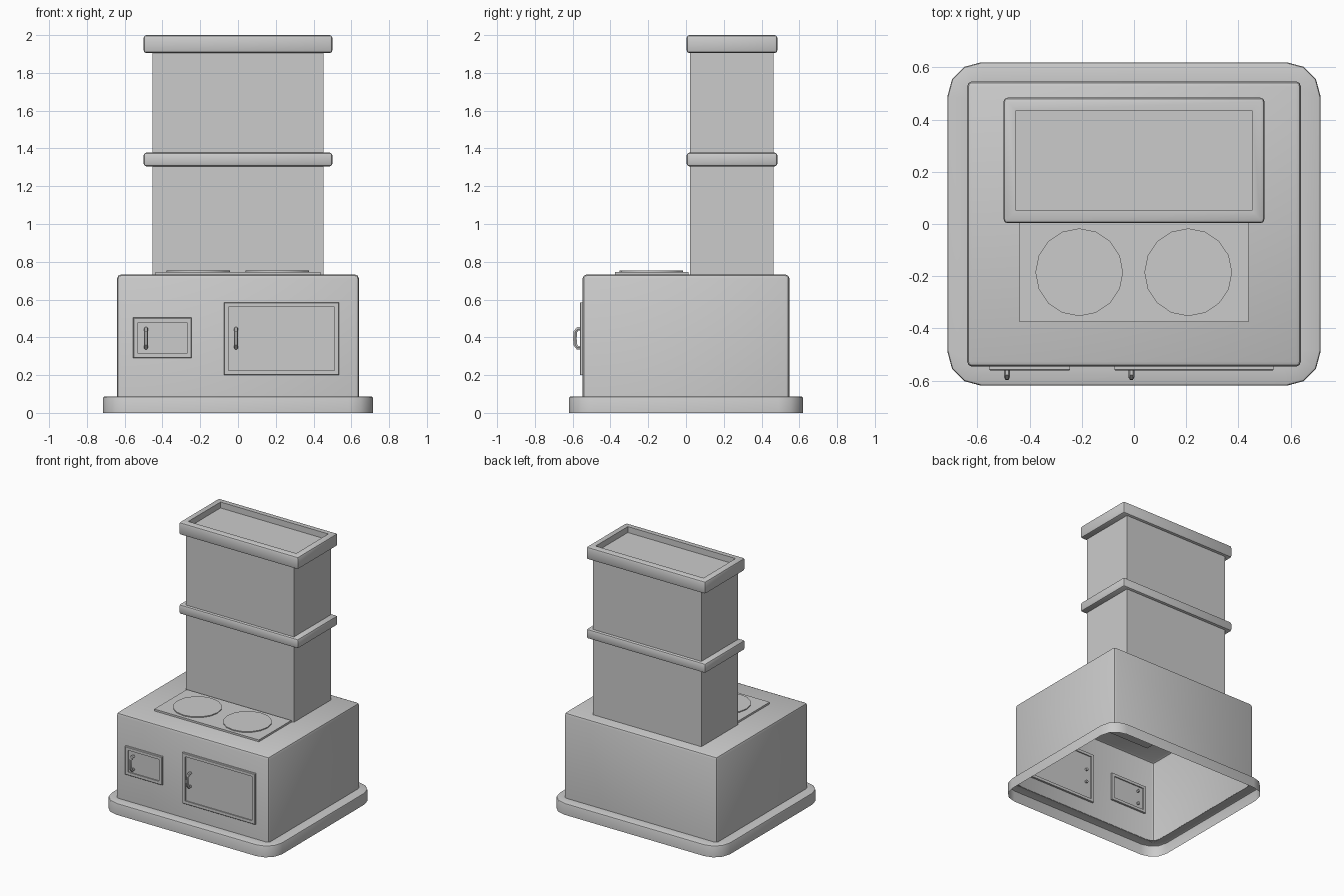
import bpy, bmesh, math
from mathutils import Vector

if "Cube" in bpy.data.objects:
    bpy.data.objects.remove(bpy.data.objects["Cube"])


def finish(bm, name):
    bmesh.ops.recalc_face_normals(bm, faces=bm.faces)
    mesh = bpy.data.meshes.new(name)
    bm.to_mesh(mesh)
    bm.free()
    obj = bpy.data.objects.new(name, mesh)
    bpy.context.collection.objects.link(obj)
    shade(obj)
    return obj


def shade(obj):
    bpy.ops.object.select_all(action='DESELECT')
    obj.select_set(True)
    bpy.context.view_layer.objects.active = obj
    bpy.ops.object.shade_smooth_by_angle(angle=math.radians(35))


def box(x, y, z):
    """Box in a new bmesh from (min, max) pairs."""
    bm = bmesh.new()
    bmesh.ops.create_cube(bm, size=1)
    for v in bm.verts:
        v.co = Vector([(r[0] + r[1]) / 2 + c * (r[1] - r[0])
                       for c, r in zip(v.co, (x, y, z))])
    bm.normal_update()
    return bm


def facing(bm, n):
    return max((f for f in bm.faces if f.normal.dot(Vector(n)) > 0.9),
               key=lambda f: f.calc_area())


def bevel(bm, edges, width, segments=2):
    bmesh.ops.bevel(bm, geom=list(edges), offset=width, segments=segments,
                    profile=0.5, affect='EDGES')
    bm.normal_update()


def recess(bm, n, border, depth):
    """Inset the face pointing along n and push it into the box."""
    f = facing(bm, n)
    bmesh.ops.inset_region(bm, faces=[f], thickness=border)
    g = bmesh.ops.extrude_discrete_faces(bm, faces=[f])['faces'][0]
    bmesh.ops.translate(bm, verts=g.verts, vec=Vector(n) * -depth)
    bmesh.ops.remove_doubles(bm, verts=bm.verts, dist=1e-5)
    bm.normal_update()


def drop_face(bm, f):
    bmesh.ops.delete(bm, geom=[f], context='FACES')


UP, DOWN = (0, 0, 1), (0, 0, -1)

# Plinth: rounded rim shell, open below and under the body
bm = box((-.715, .715), (-.62, .62), (0, .087))
bevel(bm, [e for e in bm.edges if abs(e.verts[0].co.z - e.verts[1].co.z) > .05], .13, 3)
drop_face(bm, facing(bm, DOWN))
bevel(bm, facing(bm, UP).edges, .01, 2)
top = facing(bm, UP)
bmesh.ops.inset_region(bm, faces=[top], thickness=.066)
drop_face(bm, top)
finish(bm, "plinth")

# Stove body: hollow, open at the bottom
bm = box((-.64, .64), (-.547, .547), (.085, .732))
drop_face(bm, facing(bm, DOWN))
bevel(bm, [e for e in bm.edges if not e.is_boundary], .02)
finish(bm, "stove_body")

# Chimney shaft
bm = box((-.453, .453), (.022, .463), (.73, 1.95))
drop_face(bm, facing(bm, DOWN))
finish(bm, "chimney_shaft")

# Chimney band and recessed cap
bm = box((-.5, .5), (.003, .484), (1.305, 1.378))
bevel(bm, bm.edges, .015)
finish(bm, "chimney_band")

bm = box((-.5, .5), (.003, .484), (1.905, 2.0))
bevel(bm, bm.edges, .015)
recess(bm, UP, .047, .045)
finish(bm, "chimney_cap")

# Cooking plate with two round rings
finish(box((-.438, .438), (-.376, .012), (.705, .746)), "cooking_plate")
for side, x in (("left", -.21), ("right", .208)):
    bm = bmesh.new()
    bmesh.ops.create_cone(bm, cap_ends=True, segments=16, radius1=.168,
                          radius2=.168, depth=.016)
    bmesh.ops.translate(bm, verts=bm.verts, vec=(x, -.185, .745))
    finish(bm, "cooking_ring_" + side)


# Doors with framed panels and a bowed handle each
def door(name, x, z, handle_x):
    bm = box(x, (-.562, -.532), z)
    bevel(bm, facing(bm, (0, -1, 0)).edges, .004, 1)
    recess(bm, (0, -1, 0), .03, .008)
    recess(bm, (0, 1, 0), .03, .008)
    finish(bm, name)

    path = [(-.525, .345), (-.574, .345), (-.587, .362), (-.588, .395),
            (-.587, .428), (-.574, .445), (-.525, .445)]
    curve = bpy.data.curves.new(name + "_handle", 'CURVE')
    curve.dimensions = '3D'
    curve.bevel_depth = .011
    curve.bevel_resolution = 1
    curve.use_fill_caps = True
    spline = curve.splines.new('POLY')
    spline.points.add(len(path) - 1)
    for p, (py, pz) in zip(spline.points, path):
        p.co = (handle_x, py, pz, 1)
    obj = bpy.data.objects.new(name + "_handle", curve)
    bpy.context.collection.objects.link(obj)
    bpy.ops.object.select_all(action='DESELECT')
    obj.select_set(True)
    bpy.context.view_layer.objects.active = obj
    bpy.ops.object.convert(target='MESH')
    shade(bpy.context.view_layer.objects.active)


door("ash_door", (-.555, -.245), (.29, .505), -.487)
door("oven_door", (-.075, .535), (.2, .585), -.01)
